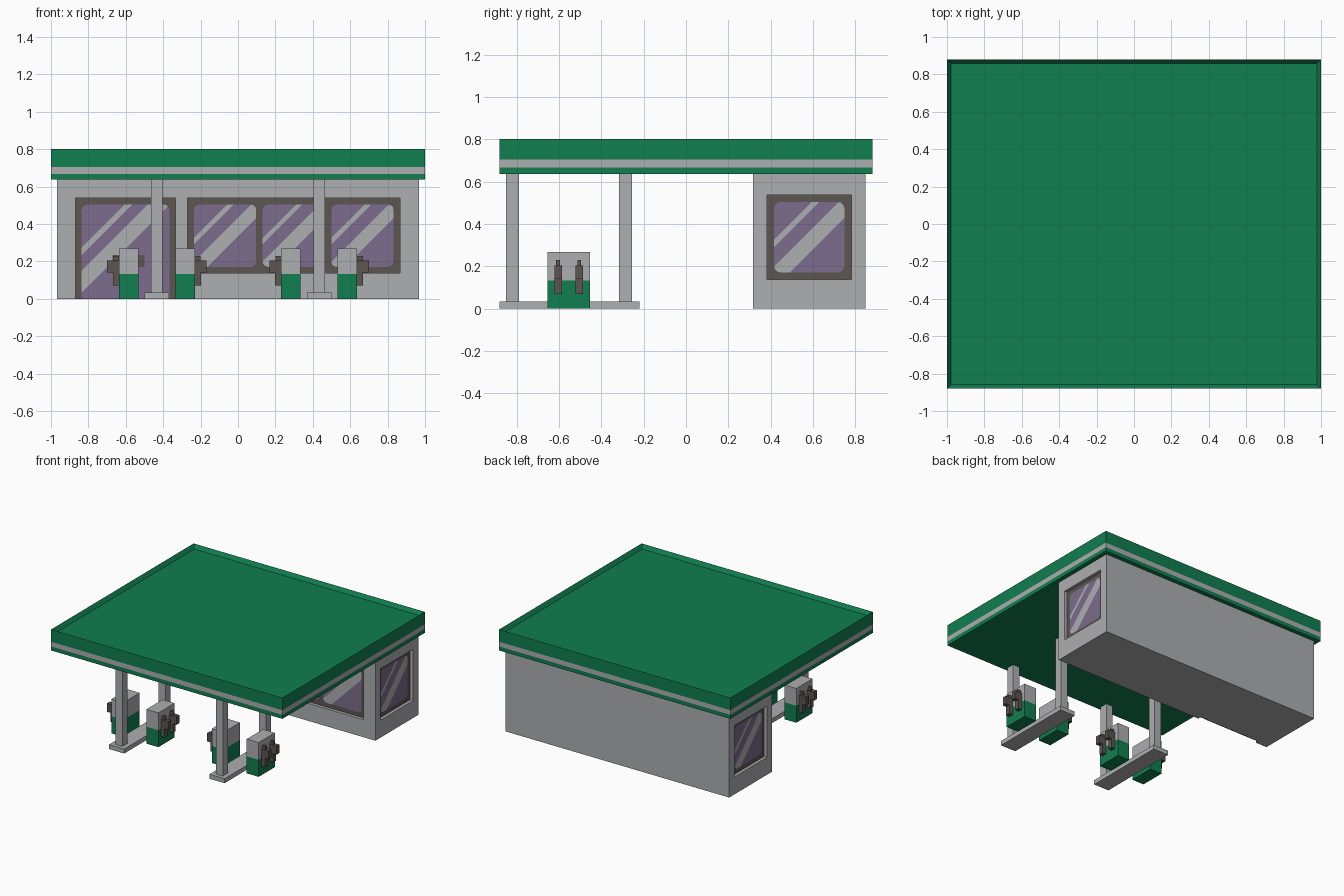
import bpy, bmesh
from math import pi
from mathutils import Matrix, Vector

cube = bpy.data.objects.get("Cube")
if cube:
    bpy.data.objects.remove(cube, do_unlink=True)


def material(name, rgb):
    mat = bpy.data.materials.new(name)
    mat.use_nodes = True
    mat.diffuse_color = (*rgb, 1)
    mat.node_tree.nodes["Principled BSDF"].inputs["Base Color"].default_value = (*rgb, 1)
    return mat


GREEN = material("green", (0.005, 0.21, 0.08))
GREY = material("light grey", (0.42, 0.425, 0.44))
BROWN = material("dark brown", (0.107, 0.092, 0.08))
GLASS = material("purple glass", (0.2, 0.15, 0.265))


def finish(name, bm, mats, matrix=None):
    mesh = bpy.data.meshes.new(name)
    bm.to_mesh(mesh)
    bm.free()
    for mat in mats:
        mesh.materials.append(mat)
    obj = bpy.data.objects.new(name, mesh)
    obj.matrix_world = matrix or Matrix()
    bpy.context.collection.objects.link(obj)
    return obj


def add_box(bm, xs, ys, zs):
    lo, hi = Vector((xs[0], ys[0], zs[0])), Vector((xs[1], ys[1], zs[1]))
    place = Matrix.Translation((lo + hi) / 2) @ Matrix.Diagonal((*(hi - lo), 1))
    bmesh.ops.create_cube(bm, size=1, matrix=place)


def box(name, mat, xs, ys, zs, matrix=None):
    bm = bmesh.new()
    add_box(bm, xs, ys, zs)
    return finish(name, bm, [mat], matrix)


def slice_mesh(bm, point, normal):
    geom = bm.verts[:] + bm.edges[:] + bm.faces[:]
    bmesh.ops.bisect_plane(bm, geom=geom, plane_co=point, plane_no=normal)


# Canopy: one slab with a stripe band and a sunken roof
STRIPE = (0.668, 0.705)
bm = bmesh.new()
add_box(bm, (-1, 1), (-0.88, 0.88), (0.637, 0.802))
top = [f for f in bm.faces if f.normal.z > 0.9]
bmesh.ops.inset_region(bm, faces=top, thickness=0.03)
bmesh.ops.translate(bm, verts=top[0].verts, vec=(0, 0, -0.03))
for z in STRIPE:
    slice_mesh(bm, (0, 0, z), (0, 0, 1))
for f in bm.faces:
    f.material_index = int(STRIPE[0] < f.calc_center_median().z < STRIPE[1])
finish("canopy", bm, [GREEN, GREY])

# Shop walls, with recesses cut for the glazing
HALF_W, HALF_D, RECESS = 0.967, 0.265, 0.03
CENTRE = Matrix.Translation((0, 0.582, 0))
walls = box("shop_walls", GREY, (-HALF_W, HALF_W), (-HALF_D, HALF_D), (0, 0.637), CENTRE)


def pane(name, matrix, y, us, vs, bands, size=0.335):
    """Rounded glass sheet with diagonal reflection bands."""
    bm = bmesh.new()
    corners = [(us[0], vs[0]), (us[1], vs[0]), (us[1], vs[1]), (us[0], vs[1])]
    bm.faces.new([bm.verts.new((u, y, v)) for u, v in corners])
    bmesh.ops.bevel(bm, geom=[v for v in bm.verts if v.co.z > 0.01], offset=0.03,
                    segments=3, profile=0.5, affect='VERTICES')
    for band in bands:
        for c in band:
            slice_mesh(bm, (us[0] + c * size, y, vs[0]), (1, 0, -1))
    for f in bm.faces:
        p = f.calc_center_median()
        c = (p.x - us[0] - p.z + vs[0]) / size
        f.material_index = int(any(a < c < b for a, b in bands))
    finish(name, bm, [GLASS, GREY], matrix)


def glazing(name, turn, depth, us, vs, count, bands):
    """Recess, frame plate and a row of panes on one wall."""
    matrix = CENTRE @ Matrix.Rotation(turn, 4, 'Z')
    low = vs[0] if vs[0] > 0 else -0.1
    cutter = box(name + "_cutter", GREY, us, (-depth - 0.1, RECESS - depth), (low, vs[1]), matrix)
    cutter.hide_render = True
    cutter.hide_set(True)
    cutter.display_type = 'WIRE'
    cut = walls.modifiers.new(name, 'BOOLEAN')
    cut.operation, cut.solver, cut.object = 'DIFFERENCE', 'EXACT', cutter
    back = RECESS - depth
    box(name + "_frame", BROWN, us, (back - 0.006, back + 0.002), vs, matrix)
    rim = 0.034
    width = (us[1] - us[0] - rim * (count + 1)) / count
    bottom = vs[0] + rim if vs[0] > 0 else 0
    for i in range(count):
        u = us[0] + rim + i * (width + rim)
        pane(f"{name}_pane_{i + 1}", matrix, back - 0.008, (u, u + width),
             (bottom, vs[1] - rim), bands)


SHINE = [(-0.46, -0.36), (-0.08, 0.22)]
SILL, HEAD = 0.137, 0.538
glazing("front_window", 0, HALF_D, (-0.27, 0.866), (SILL, HEAD), 3, SHINE)
glazing("left_window", pi / 2, HALF_W, (-0.2, 0.2), (SILL, HEAD), 1, SHINE)
glazing("right_window", -pi / 2, HALF_W, (-0.2, 0.2), (SILL, HEAD), 1, SHINE)
glazing("door", 0, HALF_D, (-0.87, -0.333), (0, HEAD), 1, [(-0.82, -0.7), (-0.45, -0.1)])
box("door_handle", BROWN, (-0.67, -0.5), (-HALF_D + 0.014, -HALF_D + 0.023), (0.17, 0.235), CENTRE)

# Pump islands: kerb, two columns and two pumps each
PUMP_Y, SPLIT = -0.554, 0.133
for side, sx in (("right", -1), ("left", 1)):
    x = sx * 0.434
    box(f"{side}_kerb", GREY, (x - 0.066, x + 0.066), (-0.88, -0.22), (0, 0.035))
    for place, y in (("front", -0.82), ("rear", -0.286)):
        box(f"{side}_{place}_column", GREY, (x - 0.03, x + 0.03), (y - 0.031, y + 0.031), (0.035, 0.637))
    for place, out in (("inner", -sx), ("outer", sx)):
        px = x + out * 0.151
        bm = bmesh.new()
        add_box(bm, (px - 0.052, px + 0.052), (PUMP_Y - 0.1, PUMP_Y + 0.1), (0, 0.268))
        slice_mesh(bm, (0, 0, SPLIT), (0, 0, 1))
        for f in bm.faces:
            f.material_index = int(f.calc_center_median().z > SPLIT)
        finish(f"{side}_{place}_pump", bm, [GREEN, GREY])

        # Nozzles: holster body, outward grip and narrow spout
        face = px + out * 0.052
        for label, dy in (("a", -0.05), ("b", 0.05)):
            bm = bmesh.new()
            y = PUMP_Y + dy
            for near, far, half, zs in ((0, 0.032, 0.018, (0.07, 0.205)),
                                        (0.032, 0.063, 0.018, (0.14, 0.205)),
                                        (0.002, 0.03, 0.009, (0.205, 0.23))):
                xs = sorted((face + out * near, face + out * far))
                add_box(bm, xs, (y - half, y + half), zs)
            finish(f"{side}_{place}_nozzle_{label}", bm, [BROWN])
